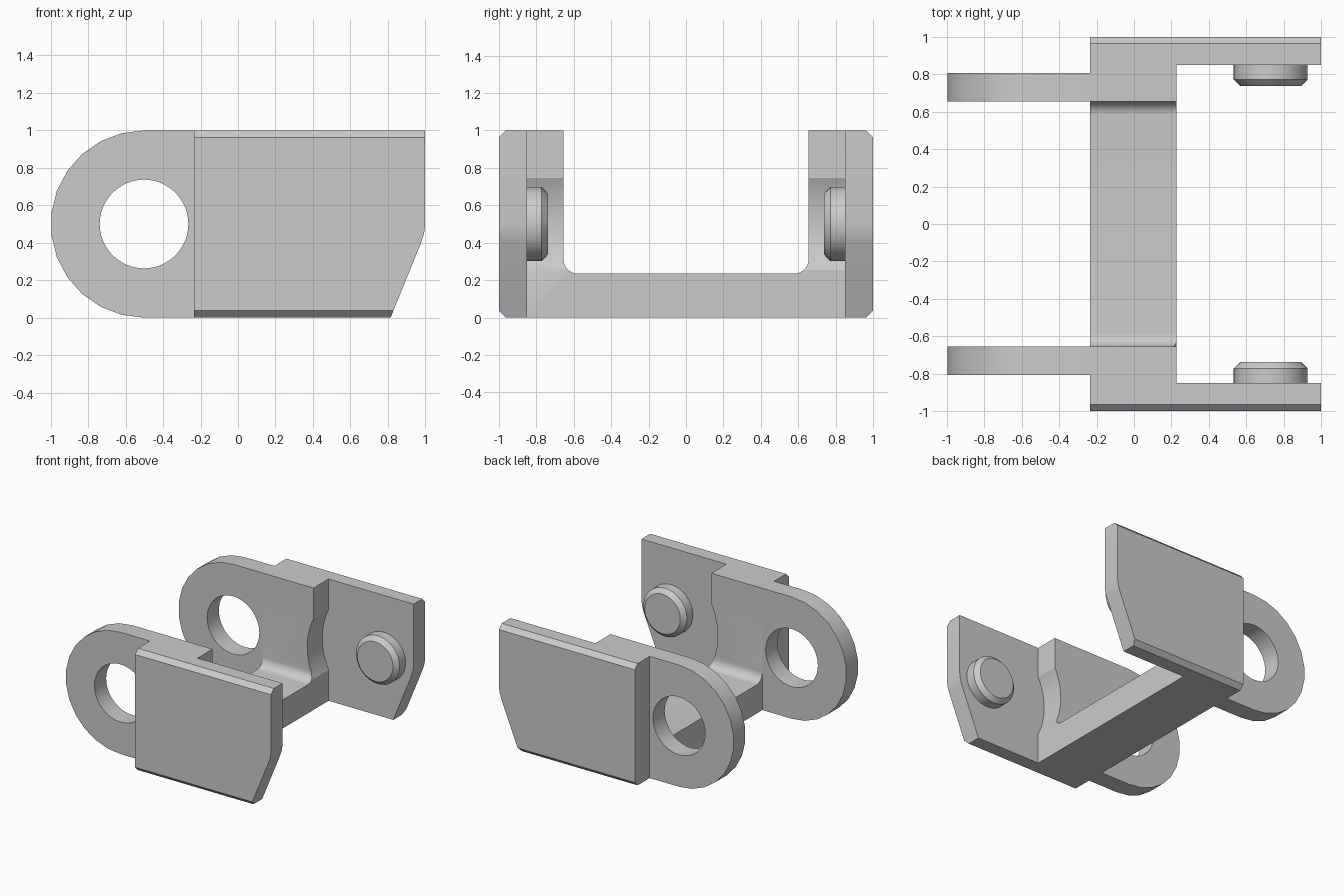
import bpy, bmesh
from math import sin, cos, pi, radians
from mathutils import Matrix

cube = bpy.data.objects.get("Cube")
if cube:
    bpy.data.objects.remove(cube, do_unlink=True)

steel = bpy.data.materials.new("grey_steel")
steel.use_nodes = True
GREY = (0.6, 0.6, 0.6, 1)
steel.diffuse_color = GREY
steel.node_tree.nodes["Principled BSDF"].inputs["Base Color"].default_value = GREY

BACK, FRONT = -0.235, 0.228      # crossbar extent along x
INNER, STEP, OUTER = 0.655, 0.85, 1.0   # wall planes along y
PIN_X, MID = 0.73, 0.5


def finish(bm, name, angle=30):
    bmesh.ops.recalc_face_normals(bm, faces=bm.faces)
    mesh = bpy.data.meshes.new(name)
    bm.to_mesh(mesh)
    bm.free()
    mesh.materials.append(steel)
    obj = bpy.data.objects.new(name, mesh)
    bpy.context.collection.objects.link(obj)
    bpy.ops.object.select_all(action='DESELECT')
    obj.select_set(True)
    bpy.context.view_layer.objects.active = obj
    bpy.ops.object.shade_smooth_by_angle(angle=radians(angle))
    return obj


def prism(points, offset):
    """Extrude a closed outline of 3D points by an offset vector."""
    bm = bmesh.new()
    face = bm.faces.new([bm.verts.new(p) for p in points])
    ext = bmesh.ops.extrude_face_region(bm, geom=[face])
    bmesh.ops.translate(bm, vec=offset,
                        verts=[v for v in ext["geom"] if isinstance(v, bmesh.types.BMVert)])
    return bm


def arc(cx, cz, r, start, end, steps):
    angles = [radians(start + (end - start) * i / steps) for i in range(steps + 1)]
    return [(cx + r * cos(a), cz + r * sin(a)) for a in angles]


def cylinder(name, x, y, r1, r2, depth, sides):
    """Cylinder or cone lying along y."""
    bm = bmesh.new()
    bmesh.ops.create_cone(bm, cap_ends=True, segments=sides, radius1=r1, radius2=r2, depth=depth,
                          matrix=Matrix.Translation((x, y, MID)) @ Matrix.Rotation(pi / 2, 4, 'X'))
    return finish(bm, name)


def cut(obj, cutter):
    mod = obj.modifiers.new("cut", 'BOOLEAN')
    mod.operation = 'DIFFERENCE'
    mod.solver = 'EXACT'
    mod.object = cutter
    bpy.ops.object.select_all(action='DESELECT')
    obj.select_set(True)
    bpy.context.view_layer.objects.active = obj
    bpy.ops.object.modifier_apply(modifier=mod.name)
    bpy.data.objects.remove(cutter, do_unlink=True)
    bpy.ops.object.shade_smooth_by_angle(angle=radians(30))


# U-shaped crossbar with filleted inner corners
fillet = arc(INNER - 0.075, 0.235 + 0.075, 0.075, -90, 0, 8)
half = [(STEP, 0), (STEP, 1), (INNER, 1)] + fillet[::-1]
outline = half + [(-y, z) for y, z in half[::-1]]
crossbar = finish(prism([(BACK, y, z) for y, z in outline], (FRONT - BACK, 0, 0)), "crossbar")

# Clearance arc for the neighbouring link's rounded ends
cut(crossbar, cylinder("clearance_cutter", PIN_X, 0, 0.56, 0.56, 3, 64))

for side, label in ((1, "back"), (-1, "front")):
    # Rounded eye plate with a hole
    eye_outline = [(BACK, 0), (BACK, 1)] + arc(-0.5, MID, 0.5, 90, 270, 13)
    eye = finish(prism([(x, side * INNER, z) for x, z in eye_outline],
                       (0, side * 0.152, 0)), label + "_eye_plate")
    cut(eye, cylinder("hole_cutter", -0.502, 0, 0.237, 0.237, 3, 48))

    # Outer plate with a sloped nose and chamfered long edges
    plate_outline = [(BACK, 0), (BACK, 1), (1, 1), (1, 0.5), (0.994, 0.45), (0.978, 0.4), (0.815, 0)]
    bm = prism([(x, side * STEP, z) for x, z in plate_outline], (0, side * (OUTER - STEP), 0))
    long_edges = [e for e in bm.edges
                  if all(abs(v.co.y) > 0.99 for v in e.verts)
                  and (all(v.co.z > 0.99 for v in e.verts) or all(v.co.z < 0.01 for v in e.verts))]
    bmesh.ops.recalc_face_normals(bm, faces=bm.faces)
    bmesh.ops.bevel(bm, geom=long_edges, offset=0.037, segments=1, affect='EDGES')
    finish(bm, label + "_outer_plate", 20)

    # Chamfered pin facing inward, turned from a short profile
    bm = bmesh.new()
    rings = []
    for r, y in ((0.198, STEP), (0.198, 0.772), (0.162, 0.737)):
        rings.append([bm.verts.new((px, side * y, pz))
                      for px, pz in arc(PIN_X, MID, r, 0, 360, 40)[:-1]])
    for low, high in zip(rings, rings[1:]):
        for i in range(len(low)):
            bm.faces.new((low[i - 1], low[i], high[i], high[i - 1]))
    bm.faces.new(rings[0])
    bm.faces.new(rings[-1])
    finish(bm, label + "_pin")
